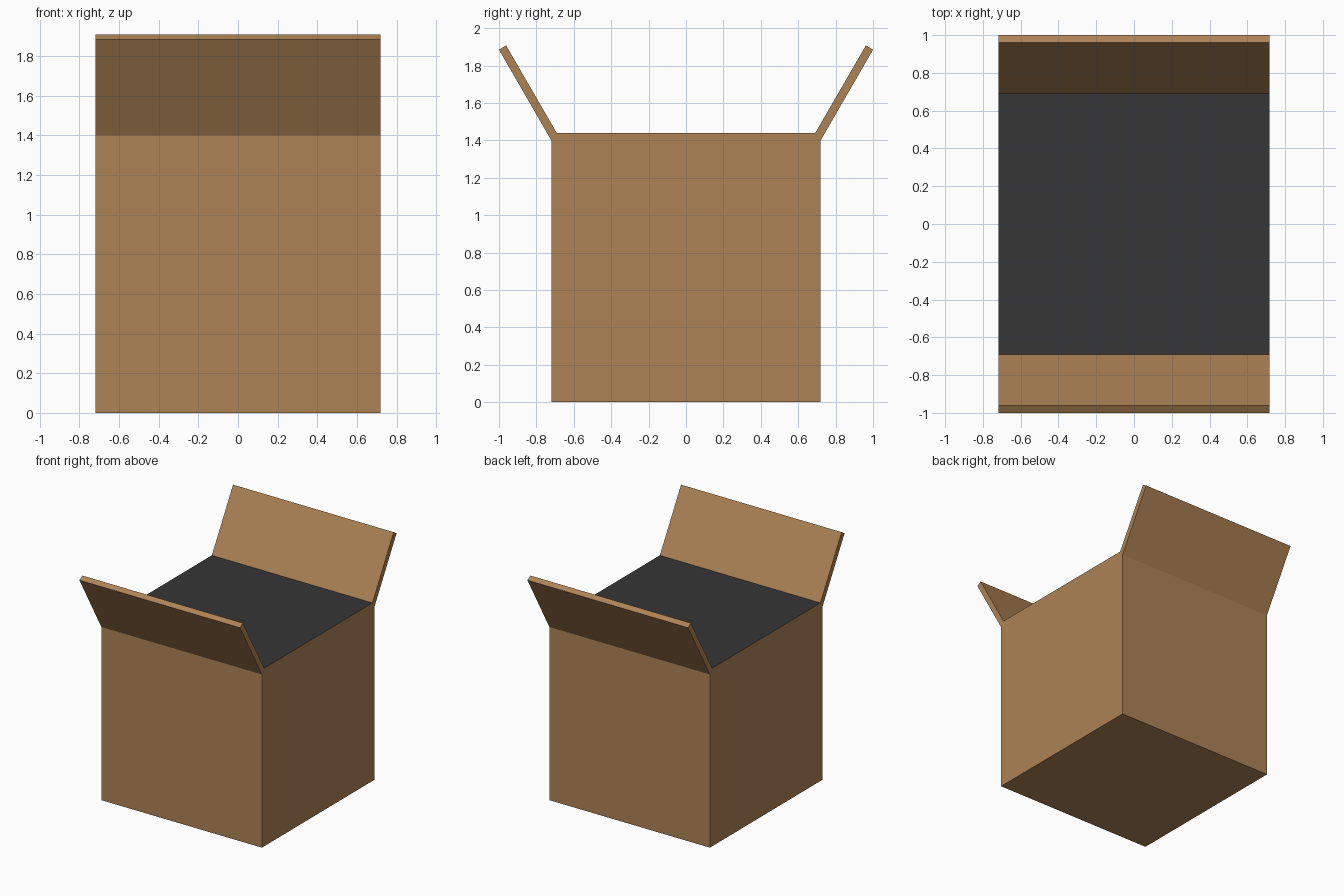
import bpy
import bmesh

if "Cube" in bpy.data.objects:
    bpy.data.objects.remove(bpy.data.objects["Cube"])

HALF_X = 0.718


def material(name, rgb):
    m = bpy.data.materials.new(name)
    m.diffuse_color = (*rgb, 1.0)
    m.use_nodes = True
    m.node_tree.nodes["Principled BSDF"].inputs["Base Color"].default_value = m.diffuse_color
    return m


cardboard = material("cardboard brown", (0.42, 0.225, 0.092))
dark = material("dark opening", (0.037, 0.037, 0.037))


def extrude_profile(name, profile, open_edges=(), mats=(cardboard,), dark_edge=None):
    """Extrude a (y, z) outline along x, leaving joined edges open."""
    bm = bmesh.new()
    left = [bm.verts.new((-HALF_X, y, z)) for y, z in profile]
    right = [bm.verts.new((HALF_X, y, z)) for y, z in profile]
    bm.faces.new(left[::-1])
    bm.faces.new(right)
    n = len(profile)
    for i in range(n):
        if i in open_edges:
            continue
        j = (i + 1) % n
        f = bm.faces.new((left[i], left[j], right[j], right[i]))
        if i == dark_edge:
            f.material_index = 1
    bmesh.ops.recalc_face_normals(bm, faces=bm.faces)
    me = bpy.data.meshes.new(name)
    bm.to_mesh(me)
    bm.free()
    for m in mats:
        me.materials.append(m)
    ob = bpy.data.objects.new(name, me)
    bpy.context.collection.objects.link(ob)
    return ob


# Box body with its dark top; the bevelled top edges are the flap hinges
extrude_profile(
    "box_body",
    [(-0.72, 0), (0.72, 0), (0.72, 1.40), (0.691, 1.44), (-0.691, 1.44), (-0.72, 1.40)],
    open_edges=(2, 4), mats=(cardboard, dark), dark_edge=3)

# Two flaps opened outwards, joined to the body at the hinge
for name, s in (("front_flap", -1), ("back_flap", 1)):
    flap = [(0.72, 1.40), (1.0, 1.885), (0.962, 1.908), (0.691, 1.44)]
    extrude_profile(name, [(s * y, z) for y, z in flap], open_edges=(3,))
